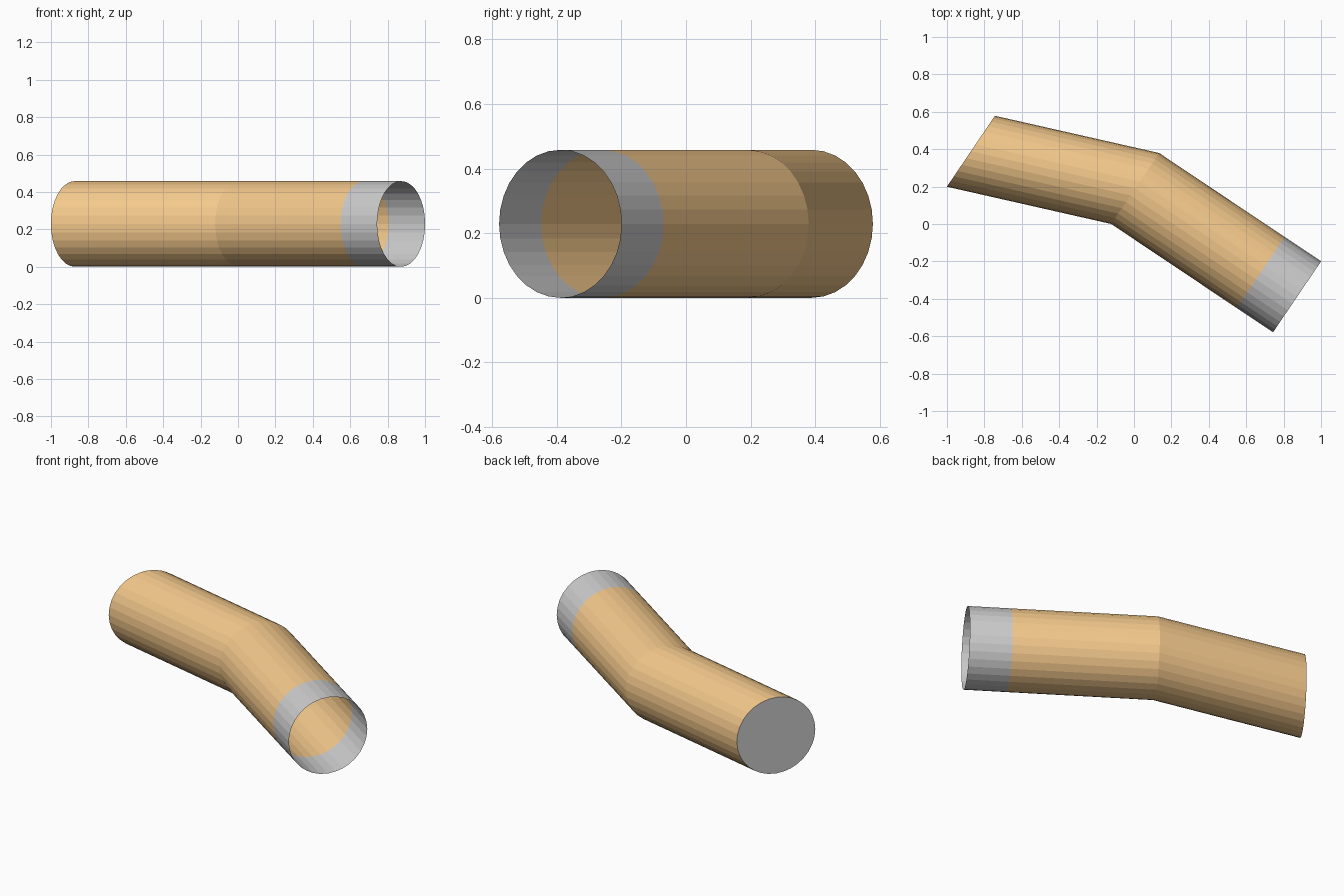
import bpy, bmesh
from math import cos, sin, tau
from mathutils import Vector

if "Cube" in bpy.data.objects:
    bpy.data.objects.remove(bpy.data.objects["Cube"])

SIDES = 32
R = 0.229
# All cross-sections share one tilted vertical plane
ACROSS = Vector((0.256, 0.378, 0)).normalized()
UP = Vector((0, 0, 1))

orange = bpy.data.materials.new("orange_paint")
orange.diffuse_color = (0.9, 0.58, 0.26, 1)
orange.use_nodes = True
orange.node_tree.nodes["Principled BSDF"].inputs["Base Color"].default_value = orange.diffuse_color


def ring(bm, x, y):
    c = Vector((x, y, R))
    return [bm.verts.new(c + R * (cos(tau * i / SIDES) * ACROSS + sin(tau * i / SIDES) * UP))
            for i in range(SIDES)]


def finish(bm, name, material=None):
    mesh = bpy.data.meshes.new(name)
    bm.to_mesh(mesh)
    bm.free()
    if material:
        mesh.materials.append(material)
    obj = bpy.data.objects.new(name, mesh)
    bpy.context.collection.objects.link(obj)
    return obj


def tube(name, centres, material=None):
    bm = bmesh.new()
    rings = [ring(bm, *c) for c in centres]
    for a, b in zip(rings, rings[1:]):
        for i in range(SIDES):
            j = (i + 1) % SIDES
            bm.faces.new((a[i], a[j], b[j], b[i]))
    return finish(bm, name, material)


LEFT, BEND = (-0.872, 0.389), (0.006, 0.19)
BAND, RIGHT = (0.677, -0.259), (0.872, -0.389)

# Bent orange pipe, then the plain collar at its open mouth
tube("bent_pipe", [LEFT, BEND, BAND], orange)
tube("end_collar", [BAND, RIGHT])

# Flat disc closing the far end
bm = bmesh.new()
bm.faces.new(ring(bm, *LEFT)[::-1])
finish(bm, "end_cap")
